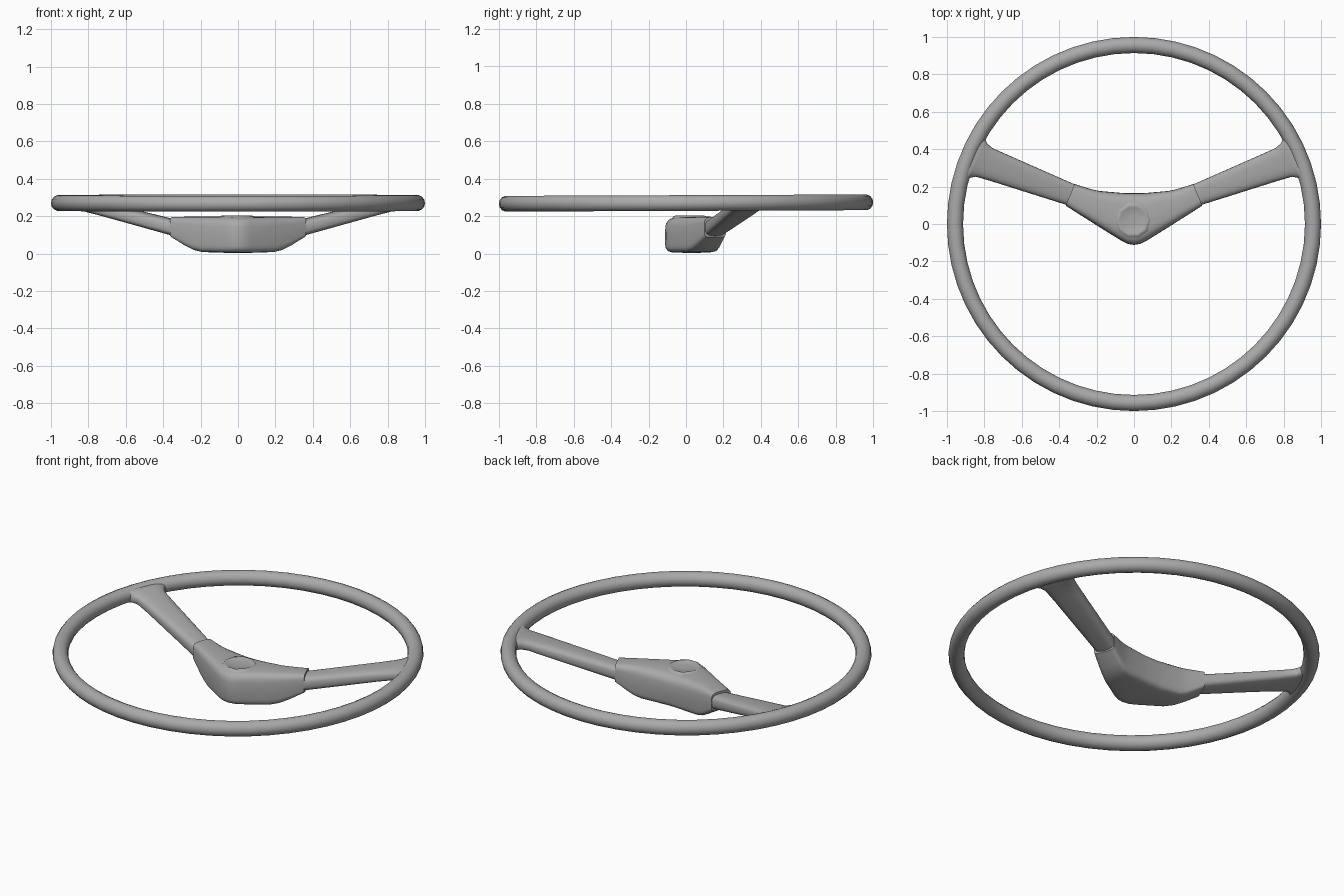
import bpy, bmesh
from math import sin, cos, pi, radians, copysign

if "Cube" in bpy.data.objects:
    bpy.data.objects.remove(bpy.data.objects["Cube"], do_unlink=True)

grey = bpy.data.materials.new("grey")
grey.use_nodes = True
colour = (0.4, 0.4, 0.4, 1)
grey.diffuse_color = colour
bsdf = next(n for n in grey.node_tree.nodes if n.type == 'BSDF_PRINCIPLED')
bsdf.inputs["Base Color"].default_value = colour


def finish(obj, angle=40):
    obj.data.materials.clear()
    obj.data.materials.append(grey)
    bpy.ops.object.select_all(action='DESELECT')
    obj.select_set(True)
    bpy.context.view_layer.objects.active = obj
    bpy.ops.object.shade_smooth_by_angle(angle=radians(angle))
    return obj


def loft(name, rings, closed_ends=True):
    """Skin a list of equal-length point rings."""
    bm = bmesh.new()
    rows = [[bm.verts.new(p) for p in ring] for ring in rings]
    n = len(rows[0])
    for a, b in zip(rows, rows[1:]):
        for i in range(n):
            j = (i + 1) % n
            bm.faces.new((a[i], a[j], b[j], b[i]))
    if closed_ends:
        bm.faces.new(rows[0])
        bm.faces.new(rows[-1])
    bmesh.ops.recalc_face_normals(bm, faces=bm.faces)
    mesh = bpy.data.meshes.new(name)
    bm.to_mesh(mesh)
    bm.free()
    obj = bpy.data.objects.new(name, mesh)
    bpy.context.collection.objects.link(obj)
    return finish(obj)


def section(front, back, low, high, p_top, p_bottom, side=1, n=28):
    """Upright rounded section spanning a front and a back edge point."""
    ring = []
    for i in range(n):
        c, s = cos(2 * pi * i / n), sin(2 * pi * i / n)
        p = 2 / (p_top if s > 0 else p_bottom)
        u = 0.5 + 0.5 * copysign(abs(c) ** p, c)
        v = 0.5 + 0.5 * copysign(abs(s) ** p, s)
        x = front[0] + (back[0] - front[0]) * u
        y = front[1] + (back[1] - front[1]) * u
        ring.append((side * x, y, low + (high - low) * v))
    return ring


# Rim: slightly tilted ring
bpy.ops.mesh.primitive_torus_add(major_radius=0.957, minor_radius=0.043,
                                 major_segments=56, minor_segments=14,
                                 location=(0, 0, 0.27), rotation=(0.004, 0, 0))
rim = bpy.context.object
rim.name = "rim"
finish(rim, 60)

# Hub: front edge, back edge, bottom, top for each station
hub_half = [
    ((0.00, -0.112), (0.00, 0.165), 0.004, 0.197),
    ((0.035, -0.106), (0.035, 0.165), 0.004, 0.197),
    ((0.07, -0.088), (0.065, 0.166), 0.004, 0.197),
    ((0.20, -0.007), (0.18, 0.176), 0.008, 0.197),
    ((0.245, 0.022), (0.22, 0.184), 0.02, 0.197),
    ((0.29, 0.05), (0.255, 0.194), 0.042, 0.197),
    ((0.365, 0.098), (0.318, 0.214), 0.088, 0.196),
]
rings = [section(*s, 4, 6, -1) for s in reversed(hub_half[1:])]
rings += [section(*s, 4, 6) for s in hub_half]
loft("hub", rings)

# Spokes: flare out into the rim at their outer ends
spoke = [
    ((0.33, 0.092), (0.285, 0.203), 0.088, 0.176),
    ((0.37, 0.105), (0.322, 0.214), 0.096, 0.184),
    ((0.76, 0.228), (0.69, 0.376), 0.203, 0.275),
    ((0.845, 0.253), (0.755, 0.405), 0.224, 0.292),
    ((0.885, 0.245), (0.785, 0.43), 0.23, 0.3),
    ((0.91, 0.215), (0.797, 0.46), 0.234, 0.305),
    ((0.945, 0.17), (0.825, 0.50), 0.24, 0.302),
]
for name, side in (("left_spoke", 1), ("right_spoke", -1)):
    loft(name, [section(*s, 3, 3.2, side) for s in spoke])

# Horn button: shallow dished disc with a raised lip
lip = [(0.098, 0.192), (0.088, 0.201), (0.078, 0.203), (0.07, 0.199), (0.02, 0.198)]
loft("horn_button", [[(r * cos(2 * pi * i / 10) - 0.005, 0.02 + r * sin(2 * pi * i / 10), z)
                      for i in range(10)] for r, z in lip])
